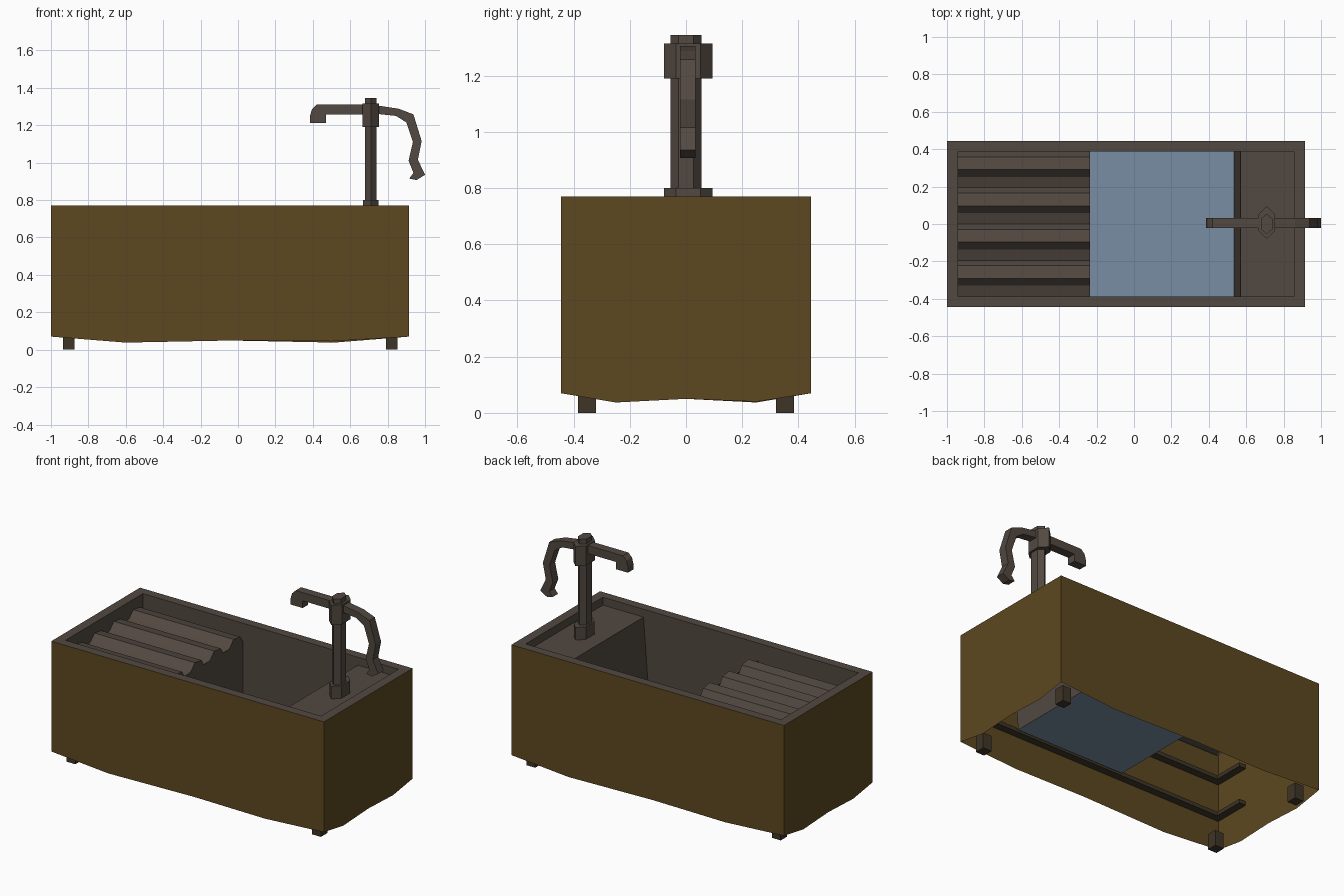
import bpy, bmesh, math
from mathutils import Matrix

if "Cube" in bpy.data.objects:
    bpy.data.objects.remove(bpy.data.objects["Cube"])


def material(name, rgb):
    m = bpy.data.materials.new(name)
    m.diffuse_color = (*rgb, 1)
    m.use_nodes = True
    m.node_tree.nodes["Principled BSDF"].inputs["Base Color"].default_value = m.diffuse_color
    return m


WOOD = material("wood", (0.11, 0.065, 0.015))
STONE = material("grey_brown", (0.085, 0.066, 0.053))
DARK = material("dark_timber", (0.05, 0.035, 0.02))
WATER = material("water", (0.19, 0.27, 0.37))


def finish(name, bm, mat, fix=True):
    if fix:
        bmesh.ops.recalc_face_normals(bm, faces=bm.faces)
    me = bpy.data.meshes.new(name)
    bm.to_mesh(me)
    bm.free()
    me.materials.append(mat)
    ob = bpy.data.objects.new(name, me)
    bpy.context.collection.objects.link(ob)
    return ob


def box(name, lo, hi, mat):
    bm = bmesh.new()
    size = [b - a for a, b in zip(lo, hi)]
    mid = [(a + b) / 2 for a, b in zip(lo, hi)]
    bmesh.ops.create_cube(bm, size=1, matrix=Matrix.Translation(mid) @ Matrix.Diagonal((*size, 1)))
    return finish(name, bm, mat)


def strips(name, rows, mat, closed=False):
    """Skin consecutive rows of points with quads."""
    bm = bmesh.new()
    vs = [[bm.verts.new(p) for p in r] for r in rows]
    n = len(rows[0])
    for a, b in zip(vs, vs[1:]):
        for i in range(n if closed else n - 1):
            j = (i + 1) % n
            bm.faces.new((a[i], a[j], b[j], b[i]))
    return finish(name, bm, mat, fix=False)


def extrude_y(name, pts, y0, y1, mat):
    bm = bmesh.new()
    a = [bm.verts.new((x, y0, z)) for x, z in pts]
    f = bm.faces.new(a)
    ext = bmesh.ops.extrude_face_region(bm, geom=[f])
    bmesh.ops.translate(bm, verts=[v for v in ext["geom"] if isinstance(v, bmesh.types.BMVert)],
                        vec=(0, y1 - y0, 0))
    return finish(name, bm, mat)


def hex_post(name, rx, ry, cy, z0, z1):
    # hexagon with its points along y
    bm = bmesh.new()
    mtx = (Matrix.Translation((0.71, cy, (z0 + z1) / 2)) @ Matrix.Diagonal((rx / math.cos(math.pi / 6), ry, 1, 1))
           @ Matrix.Rotation(math.pi / 2, 4, 'Z'))
    bmesh.ops.create_cone(bm, cap_ends=True, segments=6, radius1=1, radius2=1, depth=z1 - z0, matrix=mtx)
    # align hexagon points with y whatever the primitive's start angle
    if max(v.co.y for v in bm.verts) - cy < ry * 0.95:
        for v in bm.verts:
            u, w = (v.co.x - 0.71) * math.cos(math.pi / 6) / rx, (v.co.y - cy) / ry
            v.co.x, v.co.y = 0.71 + w * rx / math.cos(math.pi / 6), cy + u * ry
    return finish(name, bm, STONE)


X0, X1, Y = -1.0, 0.915, 0.445      # outer walls
IX0, IX1, IY = -0.94, 0.855, 0.388  # inner opening
TOP, WZ = 0.77, 0.265               # rim and water heights
BX0, BX1 = -0.235, 0.535            # basin

# Outer wooden walls with uneven lower edge
long_low = [(X0, 0.07), (-0.6, 0.038), (0.0, 0.05), (0.5, 0.045)]
short_low = [(-Y, 0.07), (-0.25, 0.037), (0.0, 0.05), (0.25, 0.04)]
low = [(x, -Y, z) for x, z in long_low] + [(X1, y, z) for y, z in short_low]
low += [(X1 + X0 - x, Y, z) for x, z in long_low] + [(X0, -y, z) for y, z in short_low]
strips("outer_walls", [low, [(x, y, TOP) for x, y, z in low]], WOOD, closed=True)


def ring(x0, x1, y, z):
    return [(x0, -y, z), (x1, -y, z), (x1, y, z), (x0, y, z)]


# Rim and inner lip
strips("rim", [ring(X0, X1, Y, TOP), ring(IX0, IX1, IY, TOP), ring(IX0, IX1, IY, 0.64)],
       STONE, closed=True)

# Basin walls; the pump end slopes slightly
strips("basin_walls", [[(BX0, -IY, 0.66), (0.57, -IY, 0.72), (0.57, IY, 0.72), (BX0, IY, 0.66)],
                       ring(BX0, BX1, IY, WZ)], STONE, closed=True)

# Pump deck
strips("pump_deck", [[(0.57, -IY, 0.72), (IX1, -IY, 0.72)], [(0.57, IY, 0.72), (IX1, IY, 0.72)]], STONE)

# Water
strips("water", [[(BX0, -IY, WZ), (BX1, -IY, WZ)], [(BX0, IY, WZ), (BX1, IY, WZ)]], WATER)

# Washboard: four ridges across the width
step = 2 * IY / 4
wave = []
for i in range(4):
    y = -IY + i * step
    wave += [(y, 0.645), (y + 0.3 * step, 0.665), (y + 0.5 * step, 0.705), (y + 0.85 * step, 0.695)]
wave.append((IY, 0.645))
strips("washboard", [[(IX0, y, z) for y, z in wave], [(BX0, y, z) for y, z in wave],
                     [(BX0, y, 0.6) for y, z in wave]], STONE)

# Inner ledges at the plank seams, returning round the ends
for k, z in enumerate((0.27, 0.51)):
    for s in (-1, 1):
        ya, yb = sorted((s * 0.395, s * 0.443))
        box(f"ledge_{k}_{s}", (-0.998, ya, z - 0.015), (0.913, yb, z + 0.01), DARK)
        ya, yb = sorted((s * 0.2, s * 0.395))
        box(f"ledge_return_left_{k}_{s}", (-0.998, ya, z - 0.015), (-0.95, yb, z + 0.01), DARK)
        box(f"ledge_return_right_{k}_{s}", (0.865, ya, z - 0.015), (0.913, yb, z + 0.01), DARK)

# Feet
for x in (-0.935, 0.79):
    for y in (-0.385, 0.32):
        box("foot", (x, y, 0), (x + 0.062, y + 0.065, 0.1), DARK)

# Pump: base, post, collar, cap
hex_post("pump_base", 0.042, 0.087, 0.008, 0.72, 0.80)
hex_post("pump_post", 0.031, 0.055, 0.0, 0.79, 1.2)
hex_post("pump_collar", 0.045, 0.087, 0.008, 1.19, 1.315)
hex_post("pump_cap", 0.031, 0.055, 0.0, 1.31, 1.345)

# Spout and handle
extrude_y("spout", [(0.69, 1.31), (0.42, 1.31), (0.395, 1.285), (0.385, 1.25), (0.385, 1.212),
                    (0.47, 1.212), (0.47, 1.258), (0.69, 1.258)], -0.022, 0.033, STONE)
extrude_y("handle", [(0.73, 1.308), (0.86, 1.288), (0.938, 1.258), (0.982, 1.115), (0.962, 1.015),
                     (1.0, 0.935), (0.955, 0.907), (0.915, 0.915), (0.938, 0.945), (0.912, 1.01),
                     (0.935, 1.11), (0.90, 1.215), (0.845, 1.25), (0.73, 1.262)], -0.022, 0.033, STONE)
